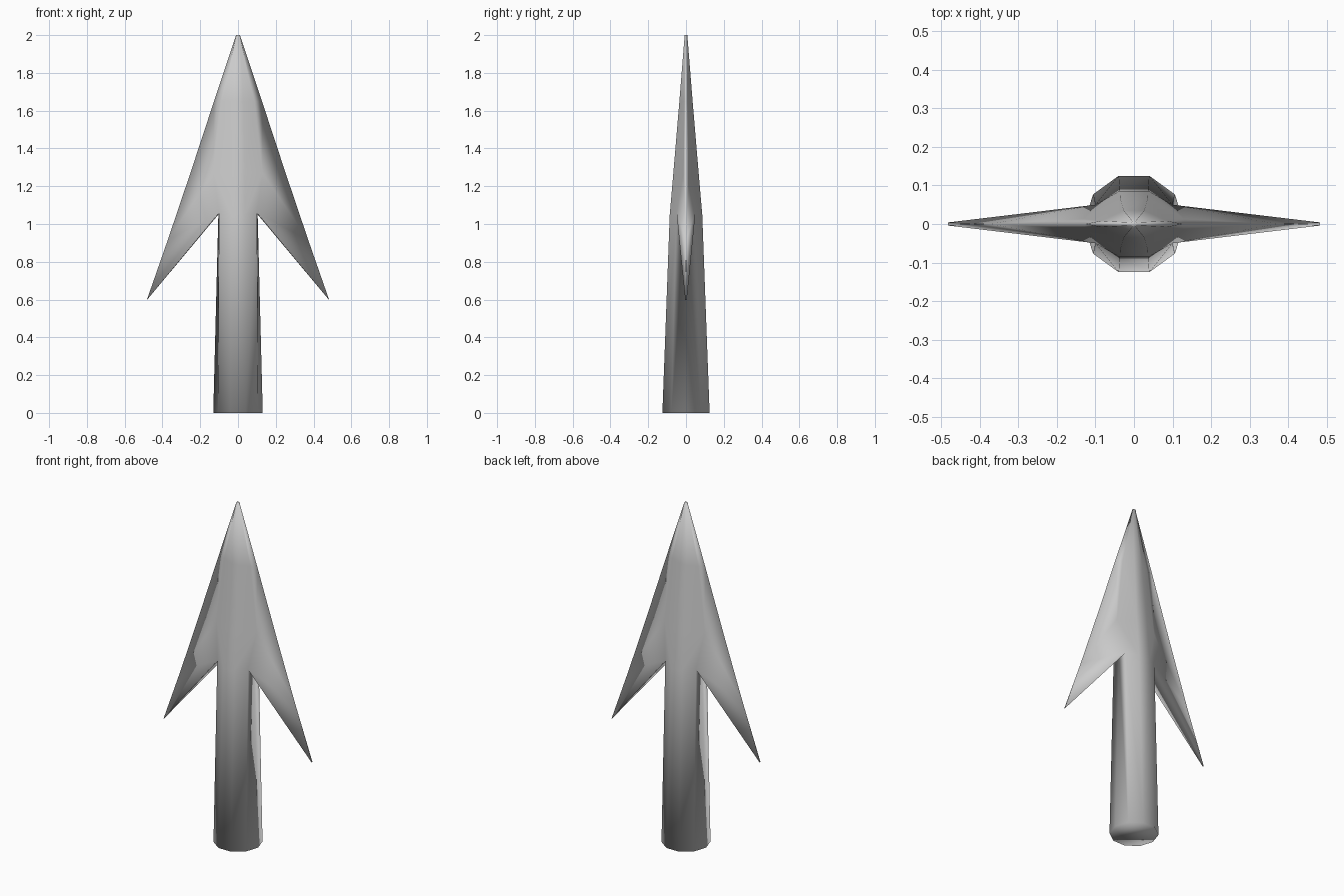
import bpy, bmesh

if "Cube" in bpy.data.objects:
    bpy.data.objects.remove(bpy.data.objects["Cube"])

# One quarter of the arrowhead (x >= 0, y >= 0), mirrored to all four quadrants
P = {
    # ten-sided shaft: base ring and ring at the barb root
    'O': (0, 0, 0), 'B0': (.04, .125, 0), 'C0': (.106, .077, 0), 'D0': (.131, 0, 0),
    'A0': (0, .125, 0), 'A1': (0, .086, 1.05),
    'B1': (.037, .086, 1.05), 'C1': (.1, .05, 1.06), 'D1': (.104, 0, 1.05),
    # head: central rib, valley and sharp blade edge
    'A2': (0, .068, 1.27), 'B2': (.036, .067, 1.27), 'C2': (.13, .013, 1.27), 'E2': (.252, 0, 1.27),
    'A3': (0, .036, 1.65), 'B3': (.027, .035, 1.65), 'C3': (.086, .008, 1.65), 'E3': (.127, 0, 1.65),
    # barb edge and barb point
    'E1': (.372, 0, .915), 'T': (.483, .004, .597), 'S': (.483, 0, .597),
    # blunt tip
    'A4': (0, .007, 2), 'B4': (.004, .007, 2), 'C4': (.008, .004, 2), 'E4': (.01, 0, 2), 'Z': (0, 0, 2),
}
FACES = [
    'O A0 B0 C0 D0',
    'A0 B0 B1 A1', 'B0 C0 C1 B1', 'C0 D0 D1 C1',
    'A1 B1 B2 A2', 'B1 C1 C2 B2',
    'A2 B2 B3 A3', 'B2 C2 C3 B3', 'C2 E2 E3 C3',
    'A3 B3 B4 A4', 'B3 C3 C4 B4', 'C3 E3 E4 C4',
    'C2 E1 E2', 'C1 E1 C2', 'C1 T E1', 'T S E1', 'C1 D1 S T',
    'Z E4 C4 B4 A4',
]

bm = bmesh.new()
for sx in (1, -1):
    for sy in (1, -1):
        v = {k: bm.verts.new((x * sx, y * sy, z)) for k, (x, y, z) in P.items()}
        for f in FACES:
            bm.faces.new([v[k] for k in f.split()])
bmesh.ops.remove_doubles(bm, verts=bm.verts, dist=0.0005)
# join the flat quarters of the base into one cap, and the halves of the front and back panels
bmesh.ops.dissolve_faces(bm, faces=[f for f in bm.faces if all(w.co.z < .001 for w in f.verts)])
mid = [e for e in bm.edges if all(abs(w.co.x) < 1e-5 and abs(w.co.y) > .001 for w in e.verts)]
bmesh.ops.dissolve_edges(bm, edges=mid, use_verts=True)
bmesh.ops.recalc_face_normals(bm, faces=bm.faces)

mesh = bpy.data.meshes.new("barbed_arrowhead")
bm.to_mesh(mesh)
bm.free()
mesh.shade_smooth()
obj = bpy.data.objects.new("barbed_arrowhead", mesh)
bpy.context.collection.objects.link(obj)
